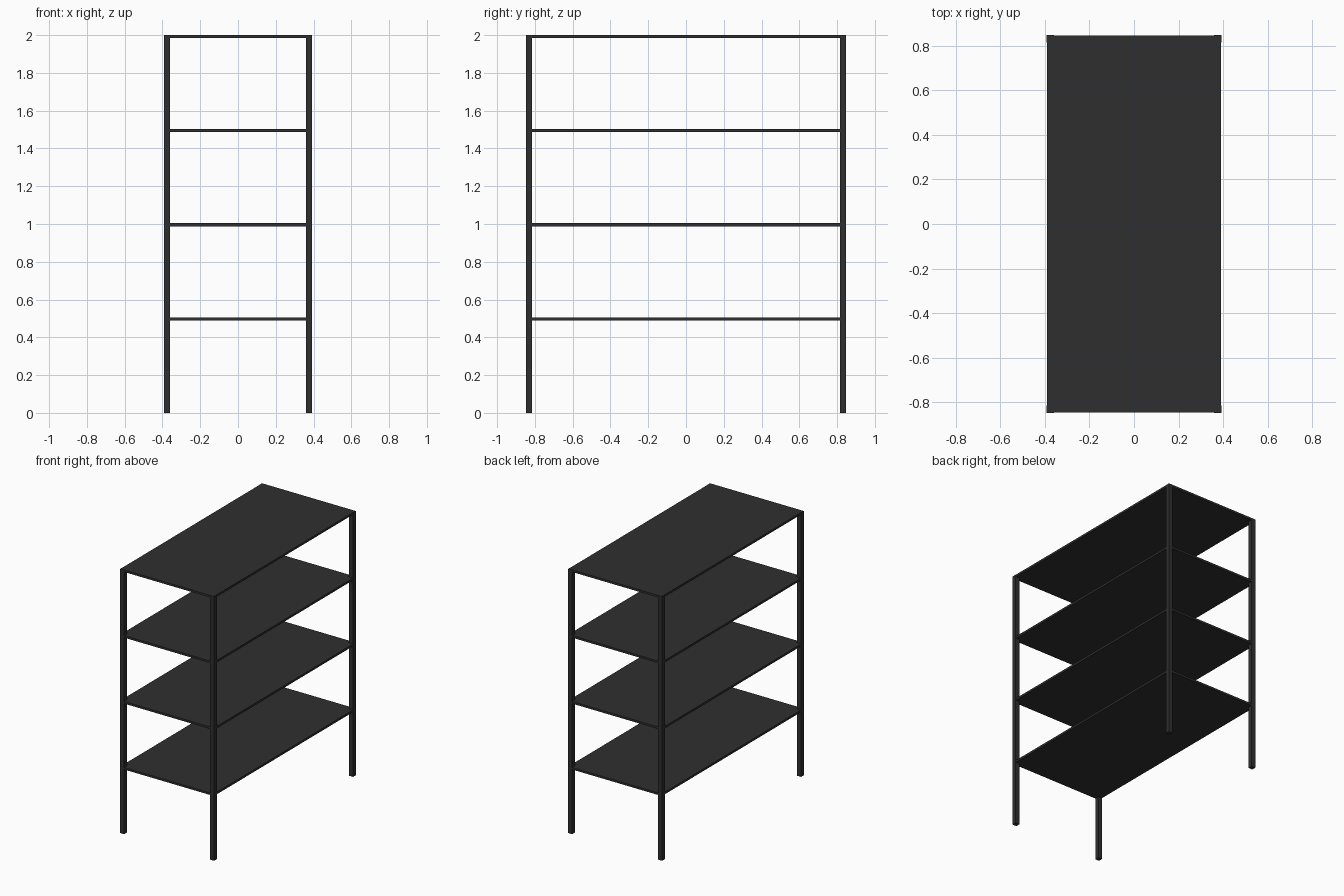
import bpy

if "Cube" in bpy.data.objects:
    bpy.data.objects.remove(bpy.data.objects["Cube"])

# Overall half-width, half-depth and part sizes
HX, HY = 0.393, 0.848
POST = 0.033
SHELF = 0.016
INSET = 0.002

metal = bpy.data.materials.new("charcoal metal")
metal.diffuse_color = (0.028, 0.028, 0.028, 1)
metal.use_nodes = True
metal.node_tree.nodes["Principled BSDF"].inputs["Base Color"].default_value = metal.diffuse_color


def box(name, centre, size):
    bpy.ops.mesh.primitive_cube_add(size=1, location=centre)
    ob = bpy.context.object
    ob.name = name
    ob.scale = size
    bpy.ops.object.transform_apply(location=False, rotation=False, scale=True)
    ob.data.materials.append(metal)
    return ob


# Four square corner posts
for sx, side in ((-1, "left"), (1, "right")):
    for sy, end in ((-1, "front"), (1, "back")):
        box(f"{end}_{side}_post",
            (sx * (HX - POST / 2), sy * (HY - POST / 2), 0.9995),
            (POST, POST, 1.999))

# Four thin shelves, the highest one capping the posts
for i, top in enumerate((0.505, 1.004, 1.503, 2.0)):
    box(f"shelf_{i + 1}", (0, 0, top - SHELF / 2),
        (2 * (HX - INSET), 2 * (HY - INSET / 2), SHELF))
